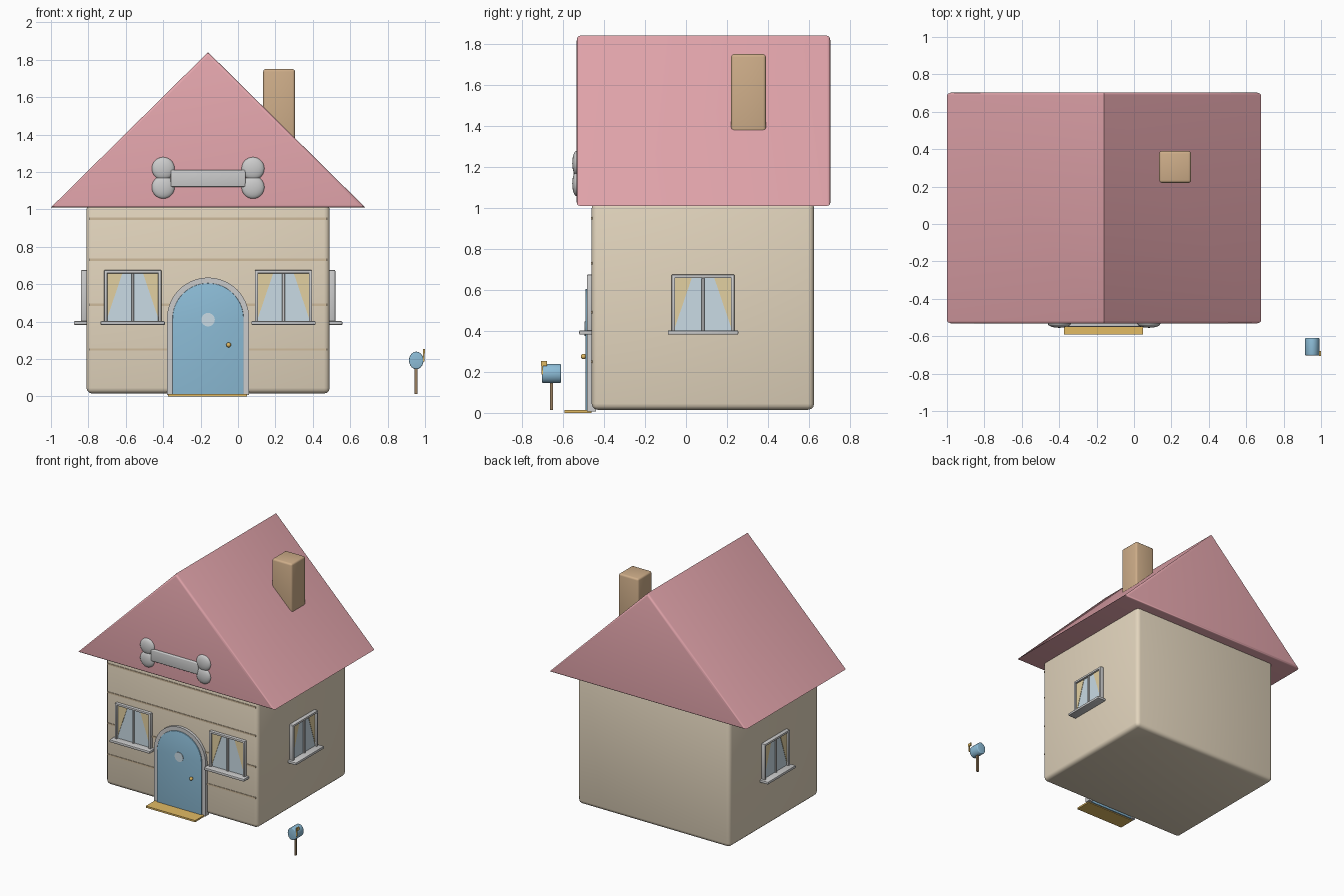
import bpy, bmesh, math
from mathutils import Matrix, Vector

if "Cube" in bpy.data.objects:
    bpy.data.objects.remove(bpy.data.objects["Cube"])


def mat(name, r, g, b):
    m = bpy.data.materials.new(name)
    m.diffuse_color = (*[(c / 255) ** 2.2 for c in (r, g, b)], 1)
    m.use_nodes = True
    m.node_tree.nodes["Principled BSDF"].inputs["Base Color"].default_value = m.diffuse_color
    return m


CREAM = mat("cream", 226, 212, 188)
TAN = mat("tan", 205, 172, 136)
PLANK = mat("plank_tan", 205, 185, 155)
PINK = mat("pink", 228, 165, 172)
BLUE = mat("blue", 140, 188, 215)
PALE = mat("pale_blue", 200, 218, 228)
GOLD = mat("gold", 225, 185, 100)
YELLOW = mat("curtain_yellow", 226, 207, 160)
WOOD = mat("wood", 150, 125, 95)
WHITE = mat("trim_white", 222, 222, 222)


def finish(name, bm, m=None, smooth=True):
    bmesh.ops.recalc_face_normals(bm, faces=bm.faces)
    me = bpy.data.meshes.new(name)
    bm.to_mesh(me)
    bm.free()
    ob = bpy.data.objects.new(name, me)
    bpy.context.collection.objects.link(ob)
    if m:
        me.materials.append(m)
    if smooth:
        bpy.ops.object.select_all(action='DESELECT')
        ob.select_set(True)
        bpy.context.view_layer.objects.active = ob
        bpy.ops.object.shade_smooth_by_angle(angle=math.radians(35))
    return ob


def box(name, lo, hi, m=None, bevel=0.0, seg=3):
    bm = bmesh.new()
    lo, hi = Vector(lo), Vector(hi)
    bmesh.ops.create_cube(bm, size=1, matrix=Matrix.Translation((lo + hi) / 2)
                          @ Matrix.Diagonal((*(hi - lo), 1)))
    if bevel:
        bmesh.ops.bevel(bm, geom=bm.edges[:], offset=bevel, segments=seg,
                        profile=0.5, affect='EDGES')
    return finish(name, bm, m)


def prism(name, pts, y0, y1, m=None, bevel=0.0):
    """Extrude an x-z outline along y, optionally rounding the end rims."""
    bm = bmesh.new()
    f = bm.faces.new([bm.verts.new((x, y0, z)) for x, z in pts])
    ext = bmesh.ops.extrude_face_region(bm, geom=[f], use_keep_orig=True)
    bmesh.ops.translate(bm, vec=(0, y1 - y0, 0),
                        verts=[v for v in ext["geom"] if isinstance(v, bmesh.types.BMVert)])
    if bevel:
        rim = [e for e in bm.edges if abs(e.verts[0].co.y - e.verts[1].co.y) < 1e-6]
        bmesh.ops.bevel(bm, geom=rim, offset=bevel, segments=3, profile=0.5, affect='EDGES')
    return finish(name, bm, m)


def ball(name, loc, r, m=None):
    bm = bmesh.new()
    bmesh.ops.create_uvsphere(bm, u_segments=24, v_segments=14, radius=1,
                              matrix=Matrix.Translation(loc) @ Matrix.Diagonal((*r, 1)))
    return finish(name, bm, m)


def arch(r, z0, zs, n=28):
    arc = [(CX + r * math.cos(math.pi * i / n), zs + r * math.sin(math.pi * i / n))
           for i in range(n + 1)]
    return [(CX + r, z0)] + arc + [(CX - r, z0)]


CX = -0.16

# House body, plank lines, roof and chimney
box("house_body", (-0.81, -0.46, 0.015), (0.49, 0.625, 1.03), CREAM, 0.03)
for z in (0.25, 0.49, 0.73, 0.95):
    box("plank_line", (-0.795, -0.464, z - 0.006), (0.475, -0.45, z + 0.006), PLANK)
prism("roof", [(-1.0, 1.01), (0.68, 1.01), (CX, 1.84)], -0.533, 0.704, PINK, 0.016)
box("chimney", (0.135, 0.22, 1.3), (0.305, 0.39, 1.75), TAN, 0.014)

# Bone ornament on the gable
box("bone_bar", (CX - 0.2, -0.55, 1.12), (CX + 0.2, -0.525, 1.21), None, 0.006)
for s in (-1, 1):
    for z in (1.118, 1.218):
        ball("bone_knob", (CX + s * 0.24, -0.533, z), (0.061, 0.022, 0.061))


# Windows: built facing -y, then turned onto each wall
def window(label, loc, turn):
    w, z0, z1, t = 0.153, 0.39, 0.675, 0.017
    parts = []
    for s in (-1, 1):
        a, b = sorted((s * w, s * (w - t)))
        parts.append(box(label + "_window_jamb", (a, -0.03, z0), (b, 0.01, z1), WHITE, 0.004, 2))
        tri = [(s * (w - t), z1 - t), (s * 0.055, z1 - t), (s * (w - t), z0 + 0.03)]
        parts.append(prism(label + "_curtain", tri, -0.016, -0.012, YELLOW))
    parts += [
        box(label + "_window_head", (-w, -0.03, z1 - t), (w, 0.01, z1), WHITE, 0.004, 2),
        box(label + "_window_mullion", (-0.007, -0.024, z0), (0.007, 0.01, z1 - t), WHITE, 0.002, 1),
        box(label + "_window_pane", (-w + 0.01, -0.013, z0), (w - 0.01, 0.01, z1 - 0.01), PALE),
        box(label + "_window_sill", (-0.172, -0.068, 0.382), (0.172, 0.01, 0.402), WHITE, 0.005, 2)]
    xf = Matrix.Translation(loc) @ Matrix.Rotation(turn, 4, 'Z')
    for p in parts:
        p.data.transform(xf)


window("front_left", (CX - 0.403, -0.453, 0), 0)
window("front_right", (CX + 0.403, -0.453, 0), 0)
window("right", (0.49, 0.083, 0), math.pi / 2)
window("left", (-0.81, 0.083, 0), -math.pi / 2)

# Door with arched frame, round pane, knob and mat
prism("door_frame", arch(0.22, 0.006, 0.415) + arch(0.189, 0.006, 0.415)[::-1], -0.482, -0.44)
prism("door", arch(0.19, 0.006, 0.415), -0.49, -0.45, BLUE, 0.003)
disc = [(CX + 0.036 * math.cos(i * math.tau / 28), 0.41 + 0.036 * math.sin(i * math.tau / 28))
        for i in range(28)]
prism("door_pane", disc, -0.494, -0.48, PALE)
ball("door_knob", (-0.05, -0.5, 0.275), (0.013, 0.013, 0.013), GOLD)
box("door_mat", (-0.373, -0.592, 0.0), (0.048, -0.46, 0.013), GOLD)

# Mailbox
box("mailbox_post", (0.945, -0.663, 0.013), (0.96, -0.648, 0.16), WOOD)
drum = [(0.953 + 0.039 * math.cos(i * math.tau / 20), 0.192 + 0.047 * math.sin(i * math.tau / 20))
        for i in range(20)]
prism("mailbox", drum, -0.703, -0.61, BLUE, 0.006)
box("mailbox_flag_arm", (0.989, -0.706, 0.187), (0.997, -0.698, 0.25), GOLD)
box("mailbox_flag", (0.99, -0.707, 0.229), (1.0, -0.678, 0.252), GOLD)
